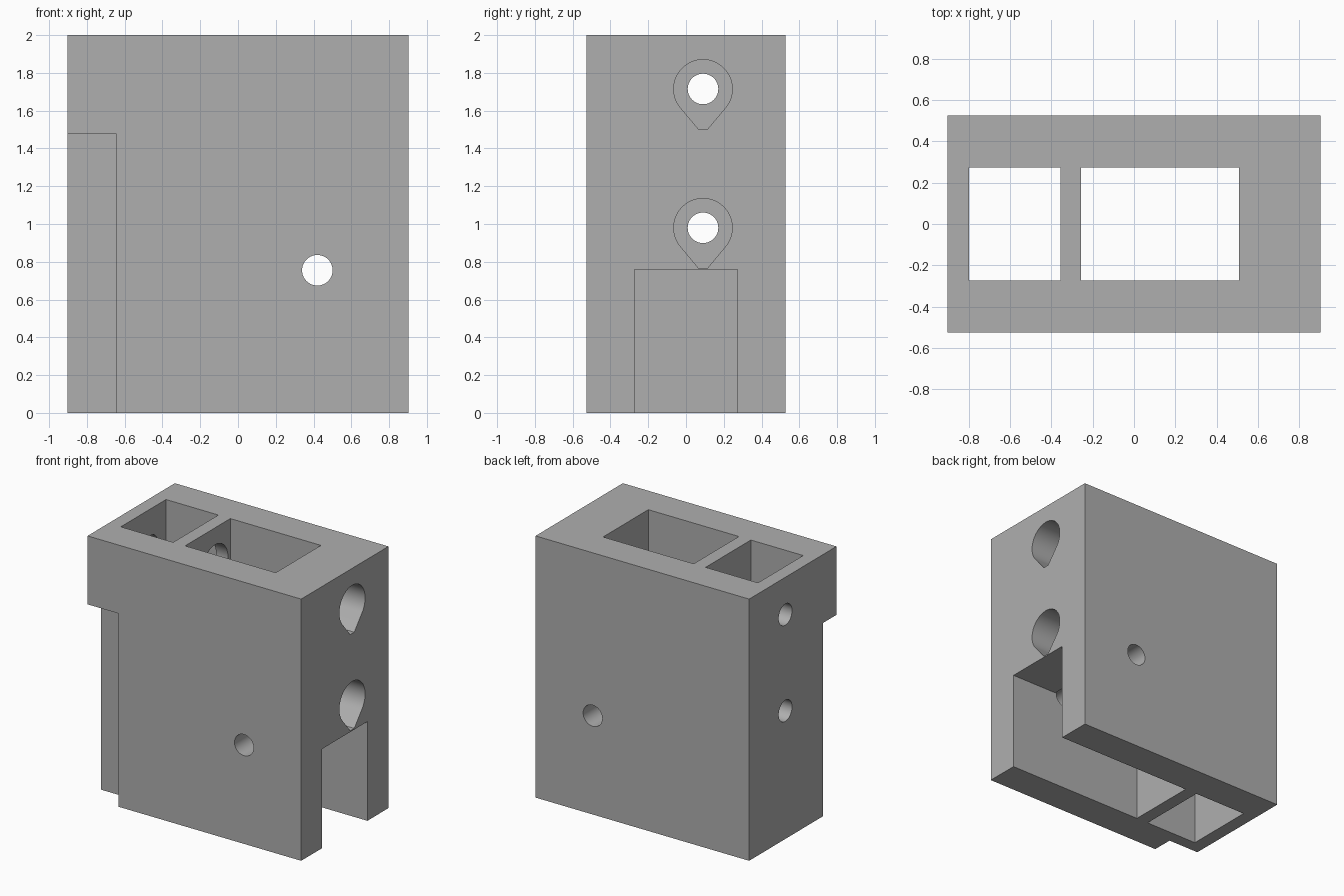
import bpy
import bmesh
from math import cos, sin, radians
from mathutils import Vector

cube = bpy.data.objects.get("Cube")
if cube:
    bpy.data.objects.remove(cube, do_unlink=True)

grey = bpy.data.materials.new("mid_grey")
grey.use_nodes = True
colour = (0.43, 0.43, 0.43, 1)
grey.diffuse_color = colour
grey.node_tree.nodes["Principled BSDF"].inputs["Base Color"].default_value = colour


def prism(name, profile, axis, start, end):
    """Extrude a 2D profile along the given axis between two positions."""
    def place(point, t):
        co = list(point)
        co.insert("XYZ".index(axis), t)
        return Vector(co)

    bm = bmesh.new()
    face = bm.faces.new([bm.verts.new(place(p, start)) for p in profile])
    grown = bmesh.ops.extrude_face_region(bm, geom=[face])["geom"]
    verts = [g for g in grown if isinstance(g, bmesh.types.BMVert)]
    bmesh.ops.translate(bm, verts=verts, vec=place((0, 0), end - start))
    bmesh.ops.recalc_face_normals(bm, faces=bm.faces)
    mesh = bpy.data.meshes.new(name)
    bm.to_mesh(mesh)
    bm.free()
    mesh.materials.append(grey)
    obj = bpy.data.objects.new(name, mesh)
    bpy.context.collection.objects.link(obj)
    return obj


def rect(u0, u1, v0, v1):
    return [(u0, v0), (u1, v0), (u1, v1), (u0, v1)]


def arc(u, v, r, a0, a1, steps):
    angles = [radians(a0 + (a1 - a0) * i / steps) for i in range(steps + 1)]
    return [(u + r * cos(a), v + r * sin(a)) for a in angles]


def circle(u, v, r):
    return arc(u, v, r, 0, 360, 48)[:-1]


def teardrop(u, v, r):
    # Round top with straight flanks down to a narrow flat tip
    tip = [(u - 0.024, v - 0.213), (u + 0.024, v - 0.213)]
    return arc(u, v, r, -40, 220, 48) + tip


# Main block
HX, HY, WALL = 0.903, 0.527, 0.273
block = prism("housing_block", rect(-HX, HX, -HY, HY), "Z", 0, 2)

cutters = [
    # Recess on the front right corner
    prism("corner_recess_cutter", rect(-1, -0.642, -1, -0.367), "Z", -0.1, 1.477),
    # Small vertical shaft
    prism("small_shaft_cutter", rect(-0.8, -0.357, -WALL, WALL), "Z", -0.1, 2.1),
    # Large shaft joined to the open slot at the foot of the left side
    prism("large_shaft_cutter",
          [(-0.256, -0.1), (1, -0.1), (1, 0.758), (0.51, 0.758),
           (0.51, 2.1), (-0.256, 2.1)], "Y", -WALL, WALL),
    # Cross hole through front and back walls
    prism("cross_hole_cutter", circle(0.42, 0.755, 0.081), "Y", -1, 1)]

# Two long bores: teardrop up to the small shaft, round through the last wall
for level, z in (("lower", 0.98), ("upper", 1.715)):
    cutters.append(prism(level + "_teardrop_cutter",
                         teardrop(0.09, z, 0.155), "X", -0.55, 1))
    cutters.append(prism(level + "_round_cutter",
                         circle(0.09, z, 0.081), "X", -1, -0.6))

# Cut everything out of the block
bpy.ops.object.select_all(action="DESELECT")
bpy.context.view_layer.objects.active = block
block.select_set(True)
for cutter in cutters:
    cutter.hide_render = True
    mod = block.modifiers.new(cutter.name, "BOOLEAN")
    mod.operation = "DIFFERENCE"
    mod.solver = "EXACT"
    mod.object = cutter
    bpy.ops.object.modifier_apply(modifier=mod.name)
    bpy.data.objects.remove(cutter, do_unlink=True)

bpy.ops.object.shade_smooth_by_angle(angle=radians(30))
